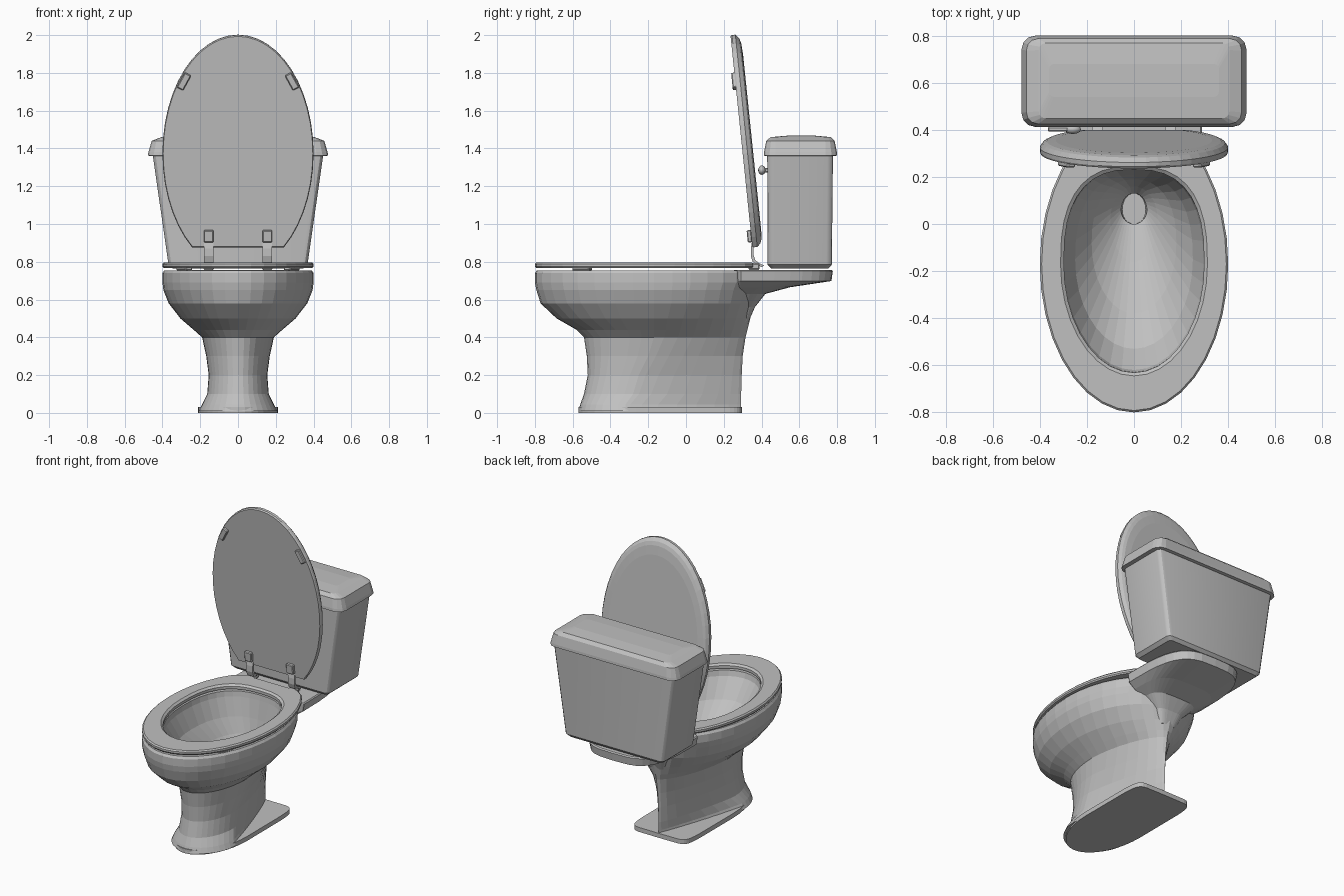
import bpy, bmesh, math
from mathutils import Matrix, Vector

cube = bpy.data.objects.get("Cube")
if cube:
    bpy.data.objects.remove(cube, do_unlink=True)

# One ceramic colour for everything
grey = bpy.data.materials.new("ceramic_grey")
grey.use_nodes = True
COLOUR = (0.53, 0.53, 0.53, 1)
grey.diffuse_color = COLOUR
grey.node_tree.nodes["Principled BSDF"].inputs["Base Color"].default_value = COLOUR


def finish(name, bm, smooth=None):
    bmesh.ops.recalc_face_normals(bm, faces=bm.faces)
    mesh = bpy.data.meshes.new(name)
    bm.to_mesh(mesh)
    bm.free()
    mesh.materials.append(grey)
    obj = bpy.data.objects.new(name, mesh)
    bpy.context.collection.objects.link(obj)
    if smooth:
        bpy.ops.object.select_all(action='DESELECT')
        obj.select_set(True)
        bpy.context.view_layer.objects.active = obj
        bpy.ops.object.shade_smooth_by_angle(angle=math.radians(smooth))
    return obj


def egg(z, front, back, width, mid=-0.17, power=2, cut=9, count=36):
    """Horizontal outline: elliptic front, squarer or sharper back, optional straight cut."""
    points = []
    for i in range(count):
        t = math.tau * i / count
        c, s = math.cos(t), math.sin(t)
        if s > 0:
            e = 2 / power
            x = math.copysign(abs(c) ** e, c) * width
            y = mid + (back - mid) * s ** e
        else:
            x, y = c * width, mid + (mid - front) * s
        points.append(Vector((x, min(y, cut), z)))
    return points


def rounded_box(z, half, y0, y1, r, steps=3):
    """Horizontal rectangle with rounded corners."""
    points = []
    for k, (x, y) in enumerate([(half - r, y1 - r), (r - half, y1 - r),
                                (r - half, y0 + r), (half - r, y0 + r)]):
        for j in range(steps + 1):
            a = math.pi / 2 * (k + j / steps)
            points.append(Vector((x + r * math.cos(a), y + r * math.sin(a), z)))
    return points


def loft(name, rings, closed=False, matrix=None, smooth=None):
    """Skin a stack of outlines; closed joins the last to the first, otherwise caps both."""
    bm = bmesh.new()
    loops = [[bm.verts.new(p) for p in ring] for ring in rings]
    pairs = list(zip(loops, loops[1:]))
    if closed:
        pairs.append((loops[-1], loops[0]))
    else:
        bm.faces.new(loops[0])
        bm.faces.new(loops[-1])
    for a, b in pairs:
        for i in range(len(a)):
            j = (i + 1) % len(a)
            bm.faces.new((a[i], a[j], b[j], b[i]))
    if matrix:
        bm.transform(matrix)
    return finish(name, bm, smooth)


def block(name, centre, size, rotation=None):
    bm = bmesh.new()
    bmesh.ops.create_cube(bm, size=1)
    bm.transform(Matrix.Diagonal((*size, 1)))
    bmesh.ops.bevel(bm, geom=bm.edges[:], offset=min(size) * 0.2, segments=1, affect='EDGES')
    if rotation:
        bm.transform(rotation)
    bm.transform(Matrix.Translation(centre))
    return finish(name, bm)


# Foot plate
loft("foot_plate", [egg(z, -0.57, 0.297, 0.212, -0.2, 10) for z in (0, 0.03)])

# Pedestal, outer bowl, rim, then down the basin to the drain
body = [
    (0.01, -0.57, 0.29, 0.207, -0.32, 1.1),
    (0.045, -0.56, 0.29, 0.19, -0.32, 1.1),
    (0.1, -0.54, 0.292, 0.163, -0.28, 1.2),
    (0.2, -0.52, 0.295, 0.155, -0.25, 1.3),
    (0.3, -0.525, 0.3, 0.168, -0.2, 1.4),
    (0.4, -0.54, 0.315, 0.19, -0.17, 1.6),
    (0.44, -0.58, 0.325, 0.235, -0.17, 1.7),
    (0.5, -0.685, 0.34, 0.305, -0.17, 1.8),
    (0.58, -0.77, 0.36, 0.367),
    (0.65, -0.792, 0.38, 0.395),
    (0.69, -0.8, 0.4, 0.4),
    (0.74, -0.8, 0.4, 0.4),
    (0.755, -0.79, 0.39, 0.39),
    (0.755, -0.63, 0.235, 0.3, -0.17, 2.5),
    (0.72, -0.62, 0.23, 0.295, -0.17, 2.5),
    (0.6, -0.53, 0.21, 0.25, -0.15, 2.4),
    (0.5, -0.38, 0.19, 0.18, -0.08, 2.3),
    (0.42, -0.16, 0.16, 0.1, 0.02),
    (0.37, 0.0, 0.13, 0.055, 0.06),
    (0.3, 0.0, 0.13, 0.05, 0.06),
]
loft("bowl_and_pedestal", [egg(*row) for row in body])

# Shelf that carries the tank, sweeping down into the back of the bowl
shelf = [(0.48, 0.33, 0.06), (0.56, 0.365, 0.1), (0.63, 0.42, 0.17), (0.665, 0.55, 0.235),
         (0.698, 0.77, 0.28), (0.75, 0.777, 0.29), (0.757, 0.77, 0.284)]
loft("tank_shelf", [egg(z, 0.255, back, w, 0.29, 3.5) for z, back, w in shelf])

# Seat ring with a straight back edge
seat = [egg(z, -0.8 + d, 0.46 - d, 0.4 - d, cut=0.355 - d)
        for z, d in ((0.767, 0.006), (0.775, 0), (0.788, 0), (0.796, 0.008))]
seat += [egg(z, -0.645 + d, 0.245 - d, 0.312 - d, power=2.6)
         for z, d in ((0.796, 0), (0.785, 0.014), (0.767, 0.014))]
loft("seat", seat, closed=True)

# Raised seat cover: flat front, sloping rim and flat panel behind
tilt = Matrix.Translation((0, 0.30, 1.373)) @ Matrix.Rotation(-1.468, 4, 'X')
cover = [(0, 0.99), (0.008, 1), (0.026, 1), (0.045, 0.965), (0.052, 0.925), (0.056, 0.83)]
loft("seat_cover", [egg(z, -0.63 * k, 0.63 * k, 0.4 * k, 0, cut=0.5 * k, count=48)
                    for z, k in cover], matrix=tilt)

# Tank and its lid
tank = [(0.765, 0.345, 0.45, 0.755, 0.02), (0.785, 0.368, 0.432, 0.772, 0.03),
        (1.37, 0.452, 0.43, 0.778, 0.03)]
loft("tank", [rounded_box(*row) for row in tank], smooth=30)
lid = [(1.36, 0.46, 0.425, 0.785, 0.05), (1.362, 0.478, 0.412, 0.8, 0.06),
       (1.38, 0.474, 0.413, 0.799, 0.06), (1.44, 0.457, 0.425, 0.787, 0.05),
       (1.46, 0.405, 0.448, 0.768, 0.03), (1.468, 0.36, 0.54, 0.68, 0.02)]
loft("tank_lid", [rounded_box(*row) for row in lid])

# Flush handle: lever, knob and stem
block("flush_lever", (-0.3, 0.402, 1.285), (0.13, 0.02, 0.035))
bm = bmesh.new()
bmesh.ops.create_uvsphere(bm, u_segments=12, v_segments=8, radius=0.025)
bm.transform(Matrix.Translation((-0.26, 0.402, 1.285)) @ Matrix.Diagonal((1.4, 0.8, 1, 1)))
finish("flush_knob", bm, 60)
block("flush_stem", (-0.26, 0.425, 1.285), (0.025, 0.04, 0.025))

# Paired fittings
strap_path = [(0.352, 0.92), (0.343, 0.87), (0.343, 0.83), (0.353, 0.8),
              (0.372, 0.785), (0.4, 0.772)]
for side, label in ((1, "left"), (-1, "right")):
    # Hinge strap bent from the cover down to the shelf
    x = 0.155 * side
    rings = []
    for y, z in strap_path:
        rings.append([Vector((x + dx, y + dy, z + dy * 0.6)) for dx, dy in
                      ((-0.024, 0), (0.024, 0), (0.024, 0.014), (-0.024, 0.014))])
    loft("hinge_strap_" + label, rings)
    block("hinge_clip_" + label, (x, 0.336, 0.935), (0.052, 0.024, 0.065),
          Matrix.Rotation(0.1, 4, 'X'))
    block("hinge_foot_" + label, (x, 0.36, 0.775), (0.06, 0.06, 0.035))
    # Rubber stops on the cover and under the seat
    turn = Matrix.Rotation(0.1, 4, 'X') @ Matrix.Rotation(0.5 * -side, 4, 'Y')
    block("cover_stop_" + label, (0.286 * side, 0.256, 1.755), (0.038, 0.025, 0.09), turn)
    block("seat_stop_" + label, (0.285 * side, -0.55, 0.762), (0.04, 0.1, 0.014),
          Matrix.Rotation(-0.5 * side, 4, 'Z'))
